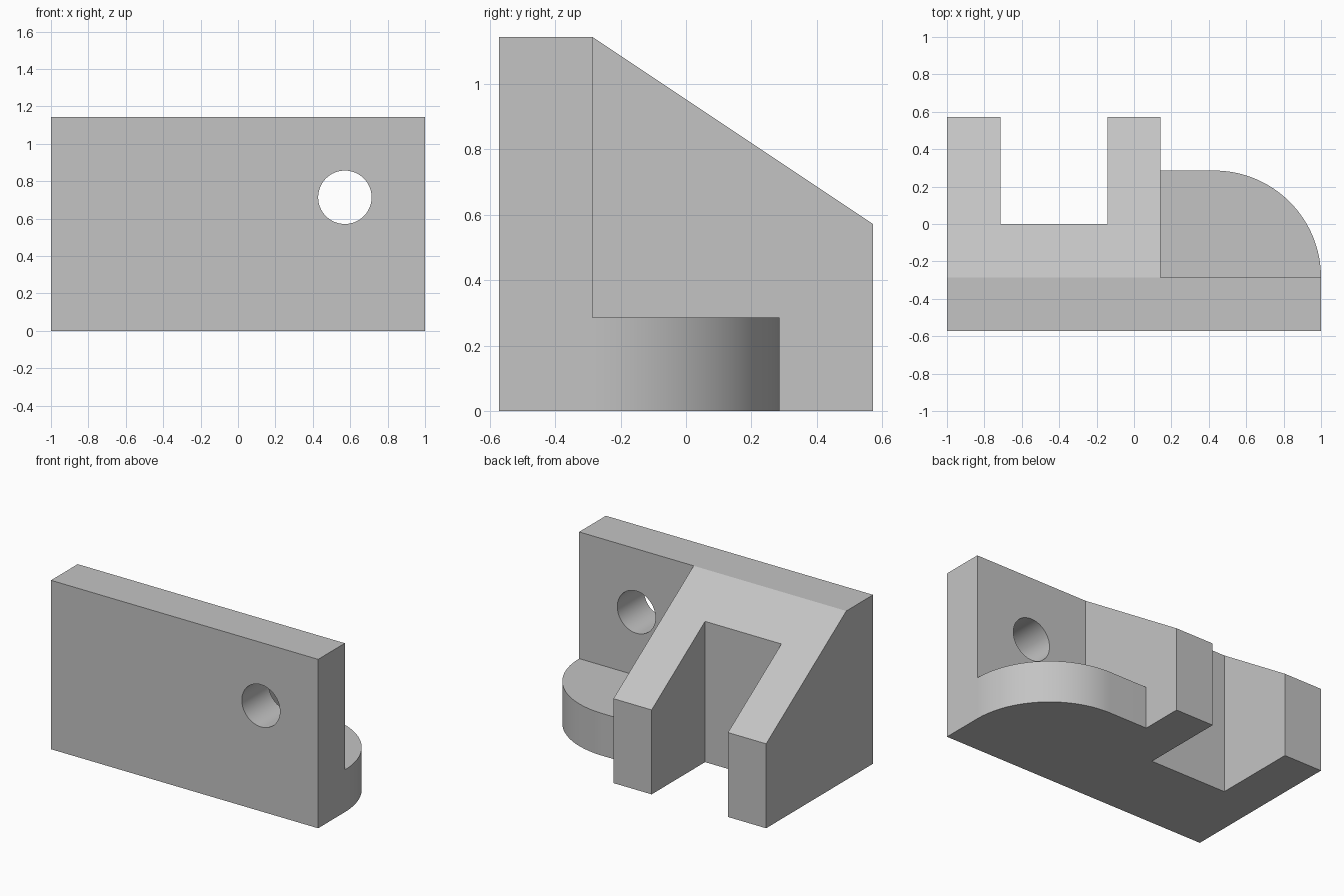
import bpy, bmesh
from math import sin, cos, pi, radians
from mathutils import Vector

U = 1 / 7  # design module

old = bpy.data.objects.get("Cube")
if old:
    bpy.data.objects.remove(old, do_unlink=True)

grey = bpy.data.materials.new("Plain grey")
grey.use_nodes = True
COLOUR = (0.55, 0.55, 0.55, 1)
grey.diffuse_color = COLOUR
grey.node_tree.nodes["Principled BSDF"].inputs["Base Color"].default_value = COLOUR


def prism(name, outline, place, start, end):
    """Extrude a 2D outline; place(a, b, t) maps it into space."""
    bm = bmesh.new()
    face = bm.faces.new([bm.verts.new(Vector(place(a, b, start)) * U) for a, b in outline])
    shift = (Vector(place(0, 0, end)) - Vector(place(0, 0, start))) * U
    grown = bmesh.ops.extrude_face_region(bm, geom=[face], use_keep_orig=True)["geom"]
    bmesh.ops.translate(bm, vec=shift, verts=[v for v in grown if isinstance(v, bmesh.types.BMVert)])
    bmesh.ops.recalc_face_normals(bm, faces=bm.faces)
    mesh = bpy.data.meshes.new(name)
    bm.to_mesh(mesh)
    bm.free()
    mesh.materials.append(grey)
    obj = bpy.data.objects.new(name, mesh)
    bpy.context.collection.objects.link(obj)
    return obj


def combine(target, tool, operation):
    mod = target.modifiers.new(operation.title(), "BOOLEAN")
    mod.operation, mod.object, mod.solver = operation, tool, "EXACT"
    bpy.context.view_layer.objects.active = target
    bpy.ops.object.modifier_apply(modifier=mod.name)
    bpy.data.objects.remove(tool, do_unlink=True)


def arc(cx, cy, r, sweep, steps):
    return [(cx + r * cos(sweep * i / steps), cy + r * sin(sweep * i / steps)) for i in range(steps + 1)]


def along_x(a, b, t):
    return (t, a, b)


def along_y(a, b, t):
    return (a, t, b)


def along_z(a, b, t):
    return (a, b, t)


# Upright plate with the sloped block behind it
bracket = prism("bracket", [(-4, 0), (-2, 0), (-2, 8), (-4, 8)], along_x, -7, 7)
block = prism("sloped_block", [(-3, 0), (4, 0), (4, 4), (-2, 8), (-3, 8)], along_x, -7, 1)
combine(bracket, block, "UNION")

# Low foot with one rounded corner
foot = prism("rounded_foot", [(0, -3), (7, -3)] + arc(3, -2, 4, pi / 2, 32) + [(0, 2)], along_z, 0, 2)
combine(bracket, foot, "UNION")

# Slot that splits the block into two arms
slot = prism("slot_cutter", [(-5, 0), (-1, 0), (-1, 5), (-5, 5)], along_z, -1, 9)
combine(bracket, slot, "DIFFERENCE")

# Round hole through the plate
hole = prism("hole_cutter", arc(4, 5, 1, 2 * pi, 64)[:-1], along_y, -5, -1)
combine(bracket, hole, "DIFFERENCE")

# Merge coplanar faces and keep the edges crisp
bm = bmesh.new()
bm.from_mesh(bracket.data)
bmesh.ops.remove_doubles(bm, verts=bm.verts, dist=0.0001)
bmesh.ops.dissolve_limit(bm, angle_limit=radians(0.5), verts=bm.verts, edges=bm.edges)
bm.to_mesh(bracket.data)
bm.free()
bpy.ops.object.select_all(action="DESELECT")
bracket.select_set(True)
bpy.context.view_layer.objects.active = bracket
bpy.ops.object.shade_smooth_by_angle(angle=radians(30))
